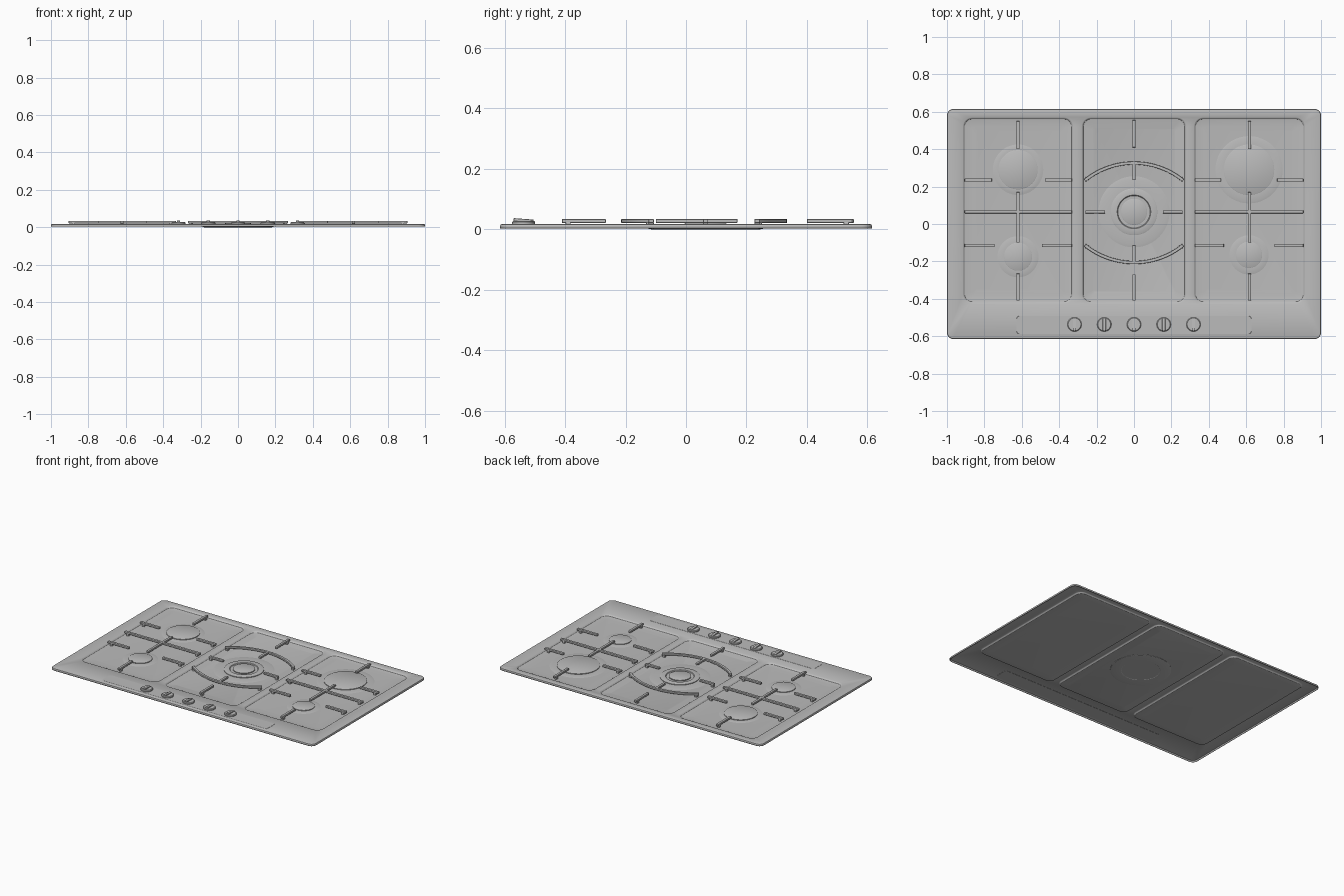
import bpy, bmesh, math
from mathutils import Matrix

cube = bpy.data.objects.get("Cube")
if cube:
    bpy.data.objects.remove(cube, do_unlink=True)

steel = bpy.data.materials.new("brushed_grey")
steel.use_nodes = True
GREY = (0.5, 0.5, 0.5, 1)
steel.diffuse_color = GREY
steel.node_tree.nodes["Principled BSDF"].inputs["Base Color"].default_value = GREY

TOP, FLOOR, INNER = 0.017, 0.008, 0.0065     # sheet, well and inner well heights
BAR_LOW, BAR_TOP, BAR_W = 0.021, 0.034, 0.017
parts = []


def finish(name, bm):
    mesh = bpy.data.meshes.new(name)
    bm.to_mesh(mesh)
    bm.free()
    mesh.materials.append(steel)
    ob = bpy.data.objects.new(name, mesh)
    bpy.context.collection.objects.link(ob)
    parts.append(ob)
    return ob


def rounded_loop(bm, x0, x1, y0, y1, r, z, inset=0.0, seg=6):
    """Closed vertex loop of a rounded rectangle, counter-clockwise."""
    x0, x1, y0, y1 = x0 + inset, x1 - inset, y0 + inset, y1 - inset
    r = max(r - inset, 0.012)
    corners = [(x1 - r, y1 - r), (x0 + r, y1 - r), (x0 + r, y0 + r), (x1 - r, y0 + r)]
    loop = []
    for k, (cx, cy) in enumerate(corners):
        for i in range(seg + 1):
            a = math.pi / 2 * (k + i / seg)
            loop.append(bm.verts.new((cx + r * math.cos(a), cy + r * math.sin(a), z)))
    return loop


def bridge(bm, a, b):
    n = len(a)
    for i in range(n):
        j = (i + 1) % n
        bm.faces.new((a[i], a[j], b[j], b[i]))


def rim_edges(bm, loop):
    n = len(loop)
    return [bm.edges.get((loop[i], loop[(i + 1) % n])) for i in range(n)]


def lathe(name, x, y, profile, seg=48):
    """Solid of revolution from (radius, height) pairs, bottom to top."""
    bm = bmesh.new()
    rings = []
    for r, z in profile:
        rings.append([bm.verts.new((x + r * math.cos(2 * math.pi * i / seg),
                                    y + r * math.sin(2 * math.pi * i / seg), z))
                      for i in range(seg)])
    for a, b in zip(rings, rings[1:]):
        bridge(bm, a, b)
    bm.faces.new(rings[0][::-1])
    bm.faces.new(rings[-1])
    return finish(name, bm)


def add_box(bm, x0, x1, y0, y1, z0, z1):
    mat = (Matrix.Translation(((x0 + x1) / 2, (y0 + y1) / 2, (z0 + z1) / 2))
           @ Matrix.Diagonal((x1 - x0, y1 - y0, z1 - z0, 1)))
    bmesh.ops.create_cube(bm, size=1, matrix=mat)


def soften(ob, width):
    mod = ob.modifiers.new("soft_edges", "BEVEL")
    mod.width, mod.segments = width, 2


# Pressed sheet: lip, flat top and three stepped wells
bm = bmesh.new()
outer = (-1, 1, -0.615, 0.615, 0.035)
lip = [rounded_loop(bm, *outer, z, inset)
       for z, inset in ((0.003, 0), (0.012, 0), (0.0155, 0.002), (TOP, 0.006))]
for a, b in zip(lip, lip[1:]):
    bridge(bm, a, b)
fill = rim_edges(bm, lip[-1])
wells = [(-0.915, -0.325, 0.05), (-0.28, 0.28, 0.05), (0.32, 0.915, 0.05)]
for x0, x1, r in wells:
    middle = x0 < 0 < x1
    step = 0.055 if middle else 0.05
    soft = 0.006 if middle else 0.02
    levels = [(TOP, 0), (TOP - 0.002, 0.004), (FLOOR + 0.001, 0.009), (FLOOR, 0.013),
              (FLOOR, step), (INNER, step + soft)]
    loops = [rounded_loop(bm, x0, x1, -0.425, 0.57, r, z, i) for z, i in levels]
    for a, b in zip(loops, loops[1:]):
        bridge(bm, a, b)
    bm.faces.new(loops[-1])
    fill += rim_edges(bm, loops[0])
bmesh.ops.triangle_fill(bm, use_beauty=True, edges=fill, normal=(0, 0, 1))
bmesh.ops.recalc_face_normals(bm, faces=bm.faces)
if sum(f.normal.z * f.calc_area() for f in bm.faces) < 0:
    bmesh.ops.reverse_faces(bm, faces=bm.faces)
sheet = finish("hob_sheet", bm)
solid = sheet.modifiers.new("thickness", "SOLIDIFY")
solid.thickness, solid.offset = 0.003, -1

# Control panel under the knobs, showing above and below the sheet
for name, low, high in (("control_panel", TOP - 0.001, TOP + 0.0008),
                        ("control_backing", 0.0115, 0.0145)):
    bm = bmesh.new()
    a = rounded_loop(bm, -0.63, 0.63, -0.59, -0.49, 0.02, low)
    b = rounded_loop(bm, -0.63, 0.63, -0.59, -0.49, 0.02, high, 0.002)
    bridge(bm, a, b)
    bm.faces.new(a[::-1])
    bm.faces.new(b)
    finish(name, bm)

# Four side burners: dished collar and flat cap
burners = [("left_rear", 0.615, 0.29, 0.135, 0.18), ("left_front", 0.615, -0.165, 0.07, 0.105),
           ("right_rear", -0.62, 0.29, 0.105, 0.135), ("right_front", -0.62, -0.175, 0.075, 0.11)]
for name, x, y, cap, collar in burners:
    lathe(name + "_collar", x, y, [(collar, 0.005), (collar, INNER), (collar - 0.01, 0.0085),
                                   (cap + 0.008, 0.010), (cap - 0.01, 0.010)])
    lathe(name + "_cap", x, y, [(cap - 0.004, 0.006), (cap, 0.0105), (cap, 0.0145),
                                (cap - 0.003, 0.016)])

# Large middle burner with concentric rings and a sump underneath
CY = 0.065
lathe("middle_collar", 0, CY, [(0.19, 0.005), (0.19, INNER), (0.175, 0.009), (0.13, 0.010)])
lathe("middle_ring", 0, CY, [(0.125, 0.006), (0.125, 0.0145), (0.122, 0.016), (0.09, 0.016),
                             (0.086, 0.012), (0.06, 0.012)])
lathe("middle_cap", 0, CY, [(0.068, 0.008), (0.07, 0.013), (0.07, 0.018), (0.066, 0.020)])
lathe("middle_sump", 0, CY, [(0.12, 0.0012), (0.122, 0), (0.18, 0), (0.19, 0.002), (0.19, 0.005)])

# Side pan supports: (x0, x1, y) cross bars and (y0, y1) spine bars
half = BAR_W / 2


def support(name, spine_x, cross, spine, foot_ends):
    bm = bmesh.new()
    for x0, x1, y in cross:
        add_box(bm, x0, x1, y - half, y + half, BAR_LOW, BAR_TOP)
    for y0, y1 in spine:
        add_box(bm, spine_x - half, spine_x + half, y0, y1, BAR_LOW, BAR_TOP)
    for x, y in foot_ends:
        add_box(bm, x - half, x + half, y - half, y + half, INNER, BAR_LOW + 0.002)
    soften(finish(name, bm), 0.002)


spine = [(0.40, 0.55), (-0.10, 0.17), (-0.41, -0.265)]
for name, sx, lo, hi, reach in (("right_pan_support", -0.62, -0.905, -0.332, 0.145),
                                ("left_pan_support", 0.617, 0.325, 0.905, 0.14)):
    cross = [(lo, hi, CY)]
    for y, extra in ((0.235, 0), (-0.115, 0.015)):
        cross += [(lo, lo + reach + extra, y), (hi - reach - extra, hi, y)]
    feet = [(x, y) for x in (lo + 0.025, hi - 0.025) for y in (0.235, CY, -0.115)]
    feet += [(sx, 0.53), (sx, -0.39)]
    support(name, sx, cross, spine, feet)

# Middle pan support: short fingers plus two bowed bars
support("middle_pan_support", 0, [(-0.26, -0.155, CY), (0.155, 0.26, CY)],
        [(0.41, 0.555), (0.235, 0.32), (-0.205, -0.115), (-0.41, -0.27)],
        [(-0.25, CY), (0.25, CY), (0, 0.53), (0, -0.39)])

RADIUS, SPAN, STEPS = 0.417, 0.68, 24
for name, side in (("rear_bowed_bar", 1), ("front_bowed_bar", -1)):
    bm = bmesh.new()
    sections = []
    for i in range(STEPS + 1):
        a = SPAN * (2 * i / STEPS - 1)
        sections.append([bm.verts.new((r * math.sin(a), 0.06 + side * (r * math.cos(a) - 0.151), z))
                         for r, z in ((RADIUS - half, BAR_LOW), (RADIUS + half, BAR_LOW),
                                      (RADIUS + half, BAR_TOP), (RADIUS - half, BAR_TOP))])
    for a, b in zip(sections, sections[1:]):
        bridge(bm, a, b)
    bm.faces.new(sections[0])
    bm.faces.new(sections[-1])
    for s in (-1, 1):
        x, y = s * 0.25, 0.06 + side * 0.183
        add_box(bm, x - half, x + half, y - half, y + half, FLOOR - 0.002, BAR_LOW + 0.002)
    bmesh.ops.recalc_face_normals(bm, faces=bm.faces)
    soften(finish(name, bm), 0.002)

# Row of five control knobs, each with a raised grip
for i in range(5):
    x, y = (i - 2) * 0.159, -0.537
    lathe(f"knob_base_{i + 1}", x, y, [(0.038, TOP - 0.001), (0.038, 0.024), (0.034, 0.028)], 32)
    bm = bmesh.new()
    add_box(bm, x - 0.009, x + 0.009, y - 0.033, y + 0.033, 0.026, 0.037)
    for v in bm.verts:                       # grip slopes down towards the back
        if v.co.z > 0.03 and v.co.y > y:
            v.co.z -= 0.005
    soften(finish(f"knob_grip_{i + 1}", bm), 0.002)

# Smooth shading with crisp edges
for ob in bpy.context.selected_objects:
    ob.select_set(False)
for ob in parts:
    ob.select_set(True)
bpy.context.view_layer.objects.active = sheet
bpy.ops.object.shade_smooth_by_angle(angle=math.radians(30))
